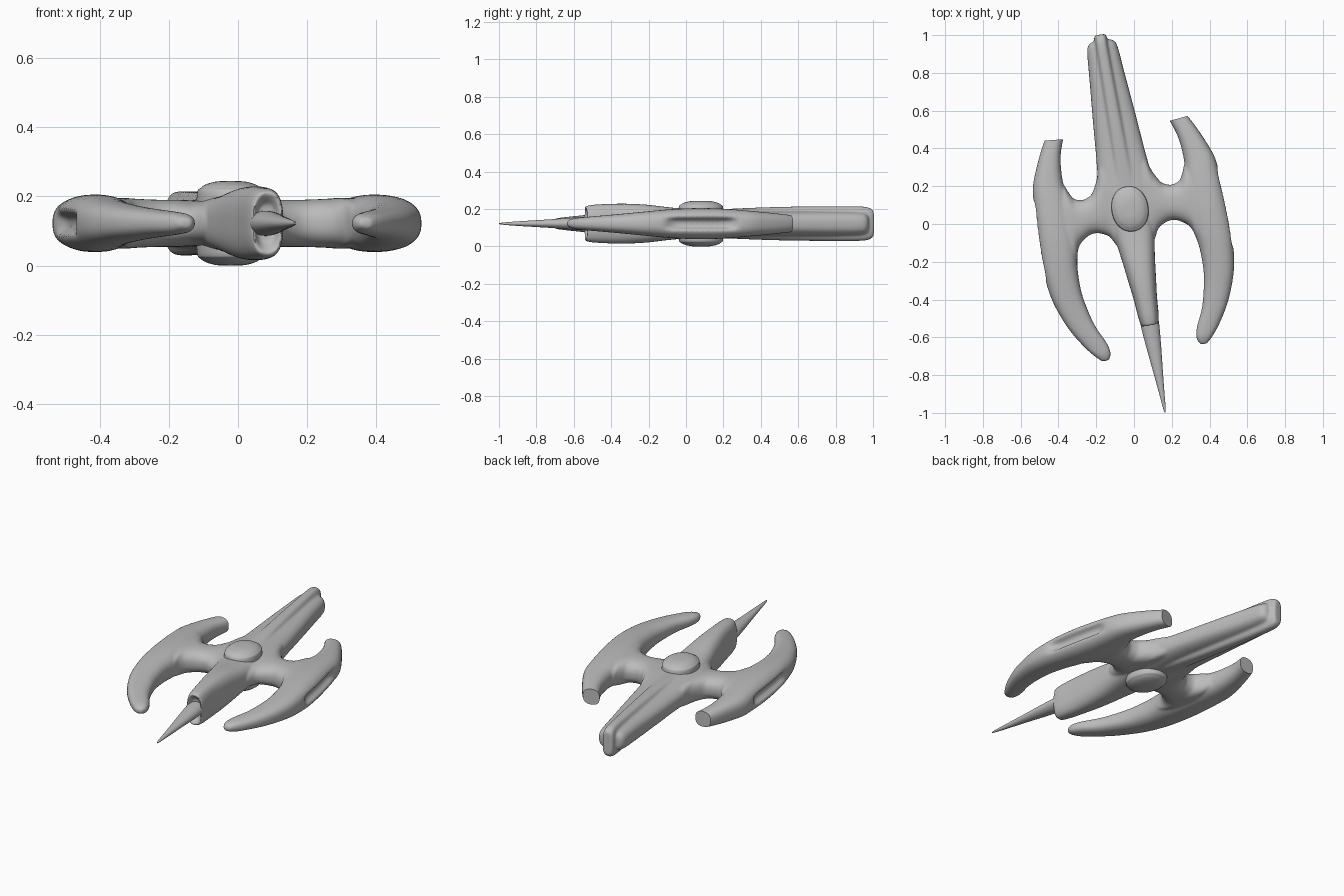
import bpy, bmesh, math
from mathutils import Matrix, Vector

if "Cube" in bpy.data.objects:
    bpy.data.objects.remove(bpy.data.objects["Cube"])

# the ship lies at a slight heading, centred 0.122 above the ground
PLACE = Matrix.Translation((-0.0075, 0, 0.122)) @ Matrix.Rotation(math.radians(9.8), 4, 'Z')

grey = bpy.data.materials.new("hull grey")
grey.diffuse_color = (0.5, 0.5, 0.5, 1)
grey.use_nodes = True
grey.node_tree.nodes["Principled BSDF"].inputs["Base Color"].default_value = grey.diffuse_color


def smooth_rows(rows, k=6):
    """Catmull-Rom interpolation through rows of section sizes."""
    out = []
    for i in range(len(rows) - 1):
        quad = [rows[max(i - 1, 0)], rows[i], rows[i + 1], rows[min(i + 2, len(rows) - 1)]]
        for s in range(k):
            t = s / k
            out.append([0.5 * (2 * b + (c - a) * t + (2 * a - 5 * b + 4 * c - d) * t * t
                               + (3 * b - a - 3 * c + d) * t ** 3) for a, b, c, d in zip(*quad)])
    return out + [list(rows[-1])]


def oval(n, count=64):
    """Unit superellipse points."""
    pts = []
    for i in range(count):
        a = 2 * math.pi * i / count
        c, s = math.cos(a), math.sin(a)
        pts.append((math.copysign(abs(c) ** (2 / n), c), math.copysign(abs(s) ** (2 / n), s)))
    return pts


def loft(bm, rings):
    """Skin closed rings and cap both ends."""
    loops = [[bm.verts.new(PLACE @ Vector(p)) for p in ring] for ring in rings]
    faces = []
    for a, b in zip(loops, loops[1:]):
        for i in range(len(a)):
            j = (i + 1) % len(a)
            faces.append(bm.faces.new((a[i], a[j], b[j], b[i])))
    faces += [bm.faces.new(loops[0][::-1]), bm.faces.new(loops[-1])]
    bmesh.ops.recalc_face_normals(bm, faces=faces)


def spindle(bm, rows, n):
    """Loft along the ship's length from (y, half width, half height)."""
    loft(bm, [[(w * a, y, h * b) for a, b in oval(n)] for y, w, h in smooth_rows(rows)])


def finish(name, bm):
    me = bpy.data.meshes.new(name)
    bm.to_mesh(me)
    bm.free()
    ob = bpy.data.objects.new(name, me)
    bpy.context.collection.objects.link(ob)
    me.materials.append(grey)
    return ob


def activate(ob):
    bpy.ops.object.select_all(action='DESELECT')
    ob.select_set(True)
    bpy.context.view_layer.objects.active = ob


hull_bm = bmesh.new()

# fuselage, with a socket in its blunt front
spindle(hull_bm, [(-.515, .028, .055), (-.54, .036, .078), (-.545, .044, .092), (-.5, .054, .101),
                  (-.4, .062, .106), (-.3, .074, .106), (-.2, .086, .1), (-.1, .1, .088),
                  (0, .115, .08), (.15, .135, .078), (.28, .138, .072), (.4, .128, .068),
                  (.6, .112, .067), (.8, .094, .066), (.93, .083, .062), (.968, .072, .055),
                  (.984, .05, .04)], 2.7)

# raised rib wrapping the tail
spindle(hull_bm, [(.15, .07, .075), (.4, .05, .086), (.6, .044, .091), (.85, .038, .093),
                  (.96, .036, .091), (1.0, .034, .082), (1.017, .028, .066)], 3.2)

# wings: (y, inner x, outer x, half height), with a long slot in the outer side
WING = [(.57, .255, .335, .041), (.51, .284, .386, .046), (.41, .316, .437, .056),
        (.29, .326, .485, .067), (.2, .315, .498, .075), (.1, .31, .505, .081), (0, .31, .51, .083),
        (-.1, .315, .512, .08), (-.19, .328, .508, .074), (-.31, .328, .492, .063),
        (-.41, .311, .462, .053), (-.506, .284, .42, .044), (-.6, .241, .362, .035),
        (-.655, .231, .318, .028), (-.69, .246, .282, .014)]

# struts: (x, rear-most y, front-most y, half height), flared at both ends
STRUT = [(.05, -.15, .42, .06), (.10, -.1, .4, .066), (.125, -.055, .35, .067),
         (.145, -.035, .27, .068), (.183, -.018, .197, .068), (.21, -.015, .178, .068),
         (.24, -.022, .17, .069), (.283, -.05, .184, .071), (.307, -.084, .225, .073),
         (.335, -.15, .27, .073), (.42, -.12, .24, .066)]

for side in (-1, 1):
    rings = []
    for y, x0, x1, h in smooth_rows(WING, 8):
        ring = []
        for a, b in oval(2.5):
            x, z = (x0 + x1) / 2 + a * (x1 - x0) / 2, h * b
            if a > 0:
                x -= .038 * math.exp(-(y / .185) ** 8 - (z / .028) ** 4)
            ring.append((side * x, y, z))
        rings.append(ring)
    loft(hull_bm, rings)
    loft(hull_bm, [[(side * x, (y0 + y1) / 2 + a * (y1 - y0) / 2, h * b) for a, b in oval(2.4)]
                   for x, y0, y1, h in smooth_rows(STRUT)])

# blend everything into one smooth hull
hull = finish("hull", hull_bm)
rm = hull.modifiers.new("blend", 'REMESH')
rm.mode, rm.voxel_size = 'VOXEL', 0.006
sm = hull.modifiers.new("soften", 'SMOOTH')
sm.factor, sm.iterations = 0.5, 12

# flat cut across the rear wing ends
cutters = []
for side in (-1, 1):
    bm = bmesh.new()
    bmesh.ops.create_cube(bm, size=1, matrix=PLACE @ Matrix.Translation((side * .33, .509, 0))
                          @ Matrix.Rotation(side * .1, 4, 'Z')
                          @ Matrix.Translation((0, .1, 0)) @ Matrix.Diagonal((.24, .2, .3, 1)))
    cutter = finish("wing_end_cutter", bm)
    cutter.hide_render = True
    cutters.append(cutter)
    cut = hull.modifiers.new("end cut", 'BOOLEAN')
    cut.operation, cut.object, cut.solver = 'DIFFERENCE', cutter, 'EXACT'
activate(hull)
bpy.ops.object.convert(target='MESH')
for c in cutters:
    bpy.data.objects.remove(c)

# nose spike
bm = bmesh.new()
spindle(bm, [(-.45, .042, .034), (-.53, .049, .036), (-.64, .041, .03), (-.75, .03, .022),
             (-.9, .015, .013), (-.98, .008, .007), (-1.013, .003, .003)], 2)
spike = finish("nose_spike", bm)

# flattened dome above and below the middle
bm = bmesh.new()
half = [(.122, .25), (.12, .45), (.113, .7), (.102, .87), (.085, .97), (0, 1)]
rows = half + [(-z, r) for z, r in half[-2::-1]]
loft(bm, [[(.099 * r * a, .081 + .123 * r * b, z) for a, b in oval(2.1)]
          for z, r in smooth_rows(rows, 4)])
dome = finish("centre_dome", bm)

for ob in (hull, spike, dome):
    activate(ob)
    bpy.ops.object.shade_smooth_by_angle(angle=math.radians(40))
